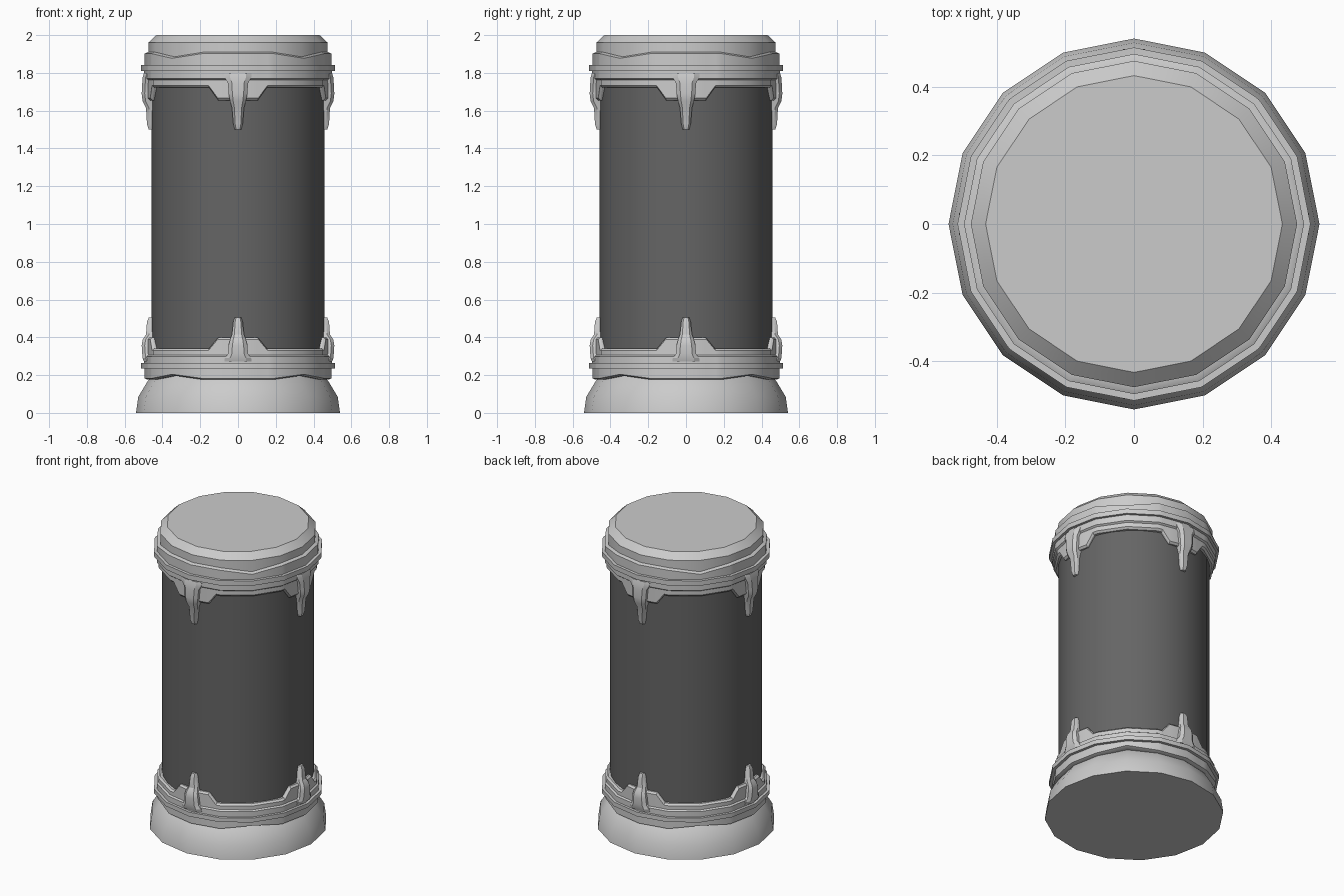
import bpy, bmesh
from math import cos, sin, pi, radians

if "Cube" in bpy.data.objects:
    bpy.data.objects.remove(bpy.data.objects["Cube"])


def make_object(name, sections, closed=False, mat=None):
    """Skin a list of equal-length point loops; cap the ends or join them into a tube."""
    bm = bmesh.new()
    loops = [[bm.verts.new(p) for p in s] for s in sections]
    n = len(loops[0])
    pairs = list(zip(loops, loops[1:]))
    if closed:
        pairs.append((loops[-1], loops[0]))
    else:
        bm.faces.new(loops[0])
        bm.faces.new(loops[-1])
    for a, b in pairs:
        for i in range(n):
            j = (i + 1) % n
            bm.faces.new((a[i], a[j], b[j], b[i]))
    bmesh.ops.recalc_face_normals(bm, faces=bm.faces)
    mesh = bpy.data.meshes.new(name)
    bm.to_mesh(mesh)
    bm.free()
    ob = bpy.data.objects.new(name, mesh)
    bpy.context.collection.objects.link(ob)
    if mat:
        mesh.materials.append(mat)
    bpy.ops.object.select_all(action='DESELECT')
    ob.select_set(True)
    bpy.context.view_layer.objects.active = ob
    bpy.ops.object.shade_smooth_by_angle(angle=radians(28))
    return ob


def lathe(name, profile, sides, mat=None):
    return make_object(name, [[(r * cos(2 * pi * i / sides), r * sin(2 * pi * i / sides), z)
                               for i in range(sides)] for r, z in profile], mat=mat)


def on_polygon(r, deg, z):
    """Point on a 16-sided ring that has corners on the axes."""
    k = cos(radians(11.25)) / cos(radians(deg % 22.5 - 11.25))
    return (r * k * cos(radians(deg)), r * k * sin(radians(deg)), z)


dark = bpy.data.materials.new("dark_wall")
dark.diffuse_color = (0.13, 0.13, 0.13, 1)
dark.use_nodes = True
dark.node_tree.nodes["Principled BSDF"].inputs["Base Color"].default_value = dark.diffuse_color

# Main drum, lid and flared foot
lathe("drum_body", [(0.457, 0.2), (0.457, 1.85)], 32, dark)
lathe("lid", [(0.475, 1.84), (0.475, 1.96), (0.432, 2.0)], 16)
lathe("foot", [(0.54, 0), (0.528, 0.085), (0.48, 0.165), (0.45, 0.2)], 16)

# Stepped collars: extra corners shape the tabs under each clasp
ANGLES = [q + a for q in range(0, 360, 90) for a in (0, 13, 19, 22.5, 45, 67.5, 71, 77)]


def collar(name, fz):
    sections = []
    for deg in ANGLES:
        off = abs((deg + 45) % 90 - 45)
        edge = 1.655 if off <= 13 else 1.722
        rim = 1.885 if off == 45 else 1.91
        profile = [(0.45, rim), (0.478, rim), (0.495, rim - 0.008), (0.495, 1.842),
                   (0.514, 1.842), (0.514, 1.81), (0.497, 1.81), (0.497, 1.77),
                   (0.486, 1.762), (0.486, edge + 0.012), (0.474, edge), (0.45, edge)]
        sections.append([on_polygon(r, deg, fz(z)) for r, z in profile])
    make_object(name, sections, closed=True)


collar("top_collar", lambda z: z)
collar("bottom_collar", lambda z: 0.40 - (z - 1.655) * 0.88)

# Clasps: half width, outer depth and height along the length
CLASP = [(0.072, 0.498, 1.80), (0.070, 0.505, 1.775), (0.053, 0.507, 1.745),
         (0.050, 0.510, 1.69), (0.042, 0.505, 1.65), (0.032, 0.487, 1.615),
         (0.025, 0.482, 1.53), (0.017, 0.472, 1.50)]


def clasp(name, turn, fz):
    c, s = cos(turn), sin(turn)
    sections = []
    for w, d, z in CLASP:
        outline = [(-w, 0.44), (-w, d - 0.016), (-0.6 * w, d),
                   (0.6 * w, d), (w, d - 0.016), (w, 0.44)]
        sections.append([(x * c + y * s, x * s - y * c, fz(z)) for x, y in outline])
    make_object(name, sections)


for i in range(4):
    clasp(f"top_clasp_{i + 1}", i * pi / 2, lambda z: z)
    clasp(f"bottom_clasp_{i + 1}", i * pi / 2, lambda z: 0.505 - (z - 1.5) * 0.78)
